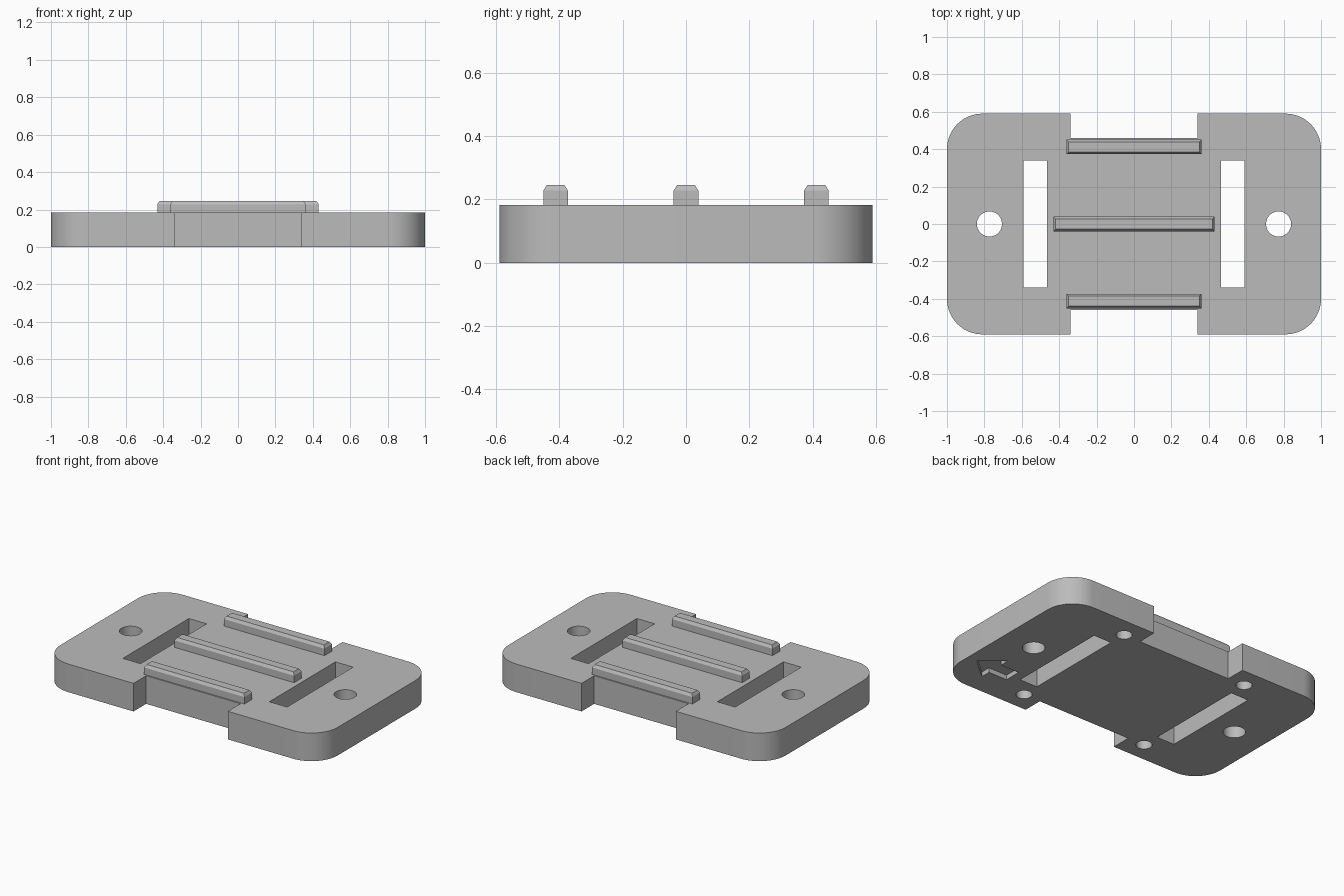
import bpy, bmesh, math

cube = bpy.data.objects.get("Cube")
if cube:
    bpy.data.objects.remove(cube, do_unlink=True)

TOP = 0.183        # plate thickness
HALF_Y = 0.59
CORNER = 0.19

grey = bpy.data.materials.new("light_grey")
grey.use_nodes = True
colour = (0.5, 0.5, 0.5, 1)
grey.diffuse_color = colour
grey.node_tree.nodes["Principled BSDF"].inputs["Base Color"].default_value = colour


def prism(name, outline, z0, z1):
    """Extrude a counter-clockwise outline from z0 to z1."""
    bm = bmesh.new()
    face = bm.faces.new([bm.verts.new((x, y, z0)) for x, y in outline])
    out = bmesh.ops.extrude_face_region(bm, geom=[face])["geom"]
    bmesh.ops.translate(bm, vec=(0, 0, z1 - z0),
                        verts=[v for v in out if isinstance(v, bmesh.types.BMVert)])
    bmesh.ops.recalc_face_normals(bm, faces=bm.faces)
    mesh = bpy.data.meshes.new(name)
    bm.to_mesh(mesh)
    bm.free()
    mesh.materials.append(grey)
    obj = bpy.data.objects.new(name, mesh)
    bpy.context.collection.objects.link(obj)
    return obj


def rect(x, y, hx, hy):
    return [(x - hx, y - hy), (x + hx, y - hy), (x + hx, y + hy), (x - hx, y + hy)]


def arc(x, y, r, start, sweep, steps):
    angles = [math.radians(start + sweep * i / steps) for i in range(steps + 1)]
    return [(x + r * math.cos(a), y + r * math.sin(a)) for a in angles]


def circle(x, y, r):
    return arc(x, y, r, 0, 360, 48)[:-1]


# Plate with rounded corners and a notch in the front and back edges
cx, cy = 1 - CORNER, HALF_Y - CORNER
right_end = arc(cx, -cy, CORNER, -90, 90, 16) + arc(cx, cy, CORNER, 0, 90, 16)
half = [(0.34, -0.46), (0.34, -HALF_Y)] + right_end + [(0.34, HALF_Y), (0.34, 0.46)]
plate = prism("base_plate", half + [(-x, -y) for x, y in half], 0, TOP)

# Cutters: strap slots, screw holes, blind holes and the arrow underneath
cutters = []
for sx in (-1, 1):
    cutters.append(prism("slot_cutter", rect(sx * 0.528, 0, 0.064, 0.34), -0.1, 0.3))
    cutters.append(prism("screw_cutter", circle(sx * 0.773, 0, 0.067), -0.1, 0.3))
    for sy in (-1, 1):
        cutters.append(prism("blind_hole_cutter",
                             circle(sx * 0.462, sy * 0.459, 0.048), -0.1, 0.12))
arrow = [(0.655, -0.39), (0.79, -0.39), (0.79, -0.455), (0.93, -0.335),
         (0.79, -0.215), (0.79, -0.28), (0.655, -0.28)]
cutters.append(prism("arrow_cutter", arrow, -0.1, 0.03))

bpy.context.view_layer.objects.active = plate
for cutter in cutters:
    mod = plate.modifiers.new("cut", "BOOLEAN")
    mod.operation = "DIFFERENCE"
    mod.solver = "EXACT"
    mod.object = cutter
    bpy.ops.object.modifier_apply(modifier=mod.name)
    bpy.data.objects.remove(cutter, do_unlink=True)

bpy.ops.object.select_all(action="DESELECT")
plate.select_set(True)
bpy.ops.object.shade_smooth_by_angle(angle=math.radians(30))

# Grip rails with chamfered top edges
for name, y, hx in (("front_rail", -0.412, 0.362),
                    ("middle_rail", 0, 0.431),
                    ("back_rail", 0.412, 0.362)):
    rail = prism(name, rect(0, y, hx, 0.039), TOP - 0.01, 0.246)
    bm = bmesh.new()
    bm.from_mesh(rail.data)
    bm.faces.ensure_lookup_table()
    top = max(bm.faces, key=lambda f: f.calc_center_median().z)
    bmesh.ops.inset_region(bm, faces=[top], thickness=0.016)
    for v in bm.verts:
        if v.co.z > 0.24 and v not in top.verts:
            v.co.z = 0.228
    bm.to_mesh(rail.data)
    bm.free()
